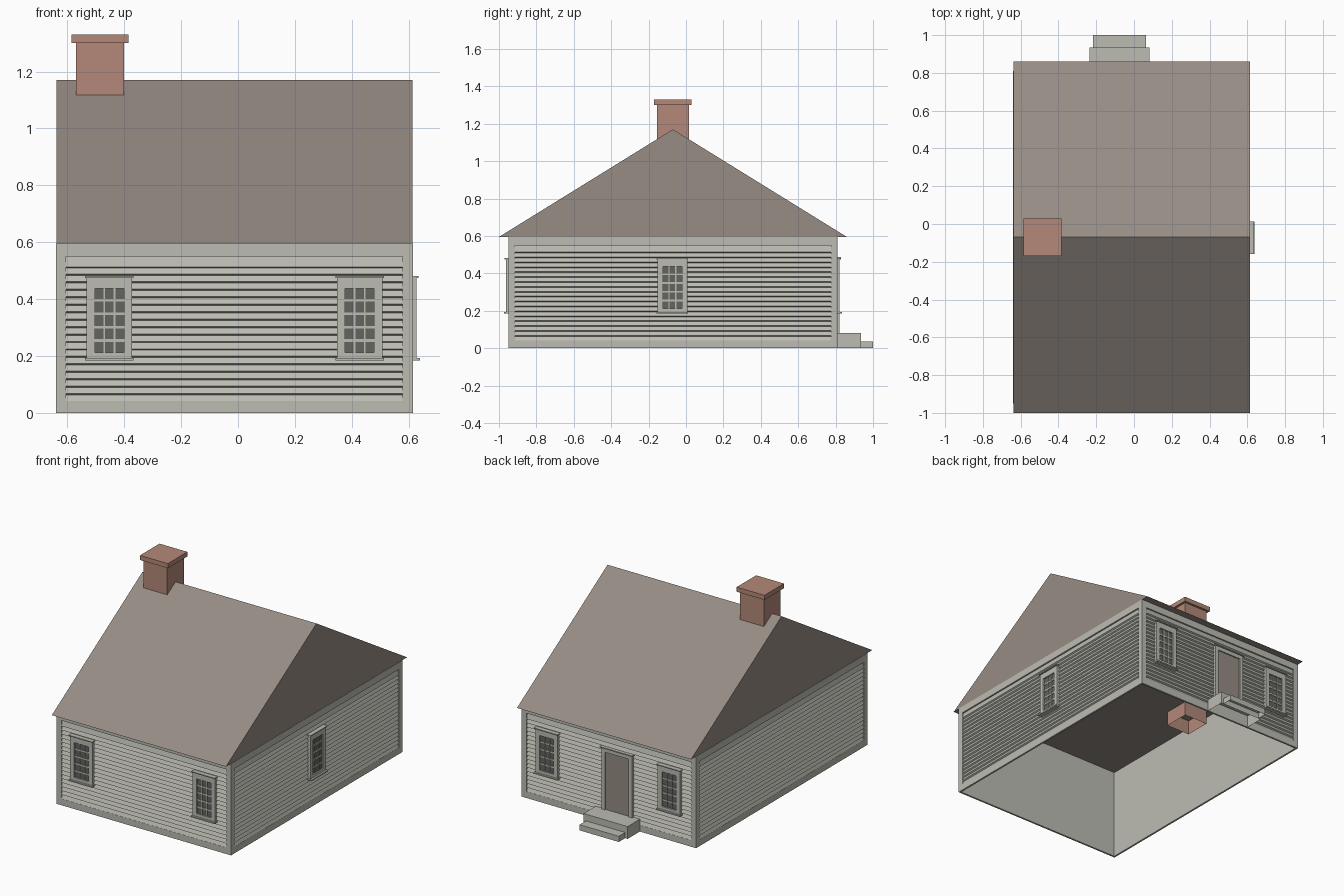
import bpy
import math
from mathutils import Matrix

cube = bpy.data.objects.get("Cube")
if cube:
    bpy.data.objects.remove(cube, do_unlink=True)


def material(name, rgb):
    lin = [((c / 255 + 0.055) / 1.055) ** 2.4 for c in rgb] + [1]
    m = bpy.data.materials.new(name)
    m.use_nodes = True
    m.diffuse_color = lin
    bsdf = m.node_tree.nodes["Principled BSDF"]
    bsdf.inputs["Base Color"].default_value = lin
    bsdf.inputs["Roughness"].default_value = 0.9
    return m


PAINT = material("grey paint", (188, 188, 179))
SHINGLE = material("brown shingle", (150, 140, 132))
BRICK = material("red brick", (180, 137, 120))
GLASS = material("dark glass", (99, 101, 96))


def mesh_object(name, verts, faces, mat, matrix=Matrix()):
    me = bpy.data.meshes.new(name)
    me.from_pydata([matrix @ Matrix.Translation(v).translation for v in verts], [], faces)
    me.materials.append(mat)
    ob = bpy.data.objects.new(name, me)
    bpy.context.collection.objects.link(ob)
    return ob


def boxes(name, spans, mat, matrix=Matrix(), bottom=True, top=True):
    """One object made of boxes, each given as (x0, x1, y0, y1, z0, z1)."""
    verts, faces = [], []
    for x0, x1, y0, y1, z0, z1 in spans:
        n = len(verts)
        ring = [(x0, y0), (x1, y0), (x1, y1), (x0, y1)]
        verts += [(x, y, z) for z in (z0, z1) for x, y in ring]
        for i in range(4):
            j = (i + 1) % 4
            faces.append((n + i, n + j, n + 4 + j, n + 4 + i))
        if bottom:
            faces.append((n + 3, n + 2, n + 1, n))
        if top:
            faces.append((n + 4, n + 5, n + 6, n + 7))
    return mesh_object(name, verts, faces, mat, matrix)


# Main sizes
CX, CY = -0.0125, -0.07
HX, HY = 0.6275, 0.88
EAVE, RIDGE = 0.595, 1.17
TRIM = 0.012

# Open-bottomed wall shell
boxes("wall_shell", [(CX - HX + TRIM, CX + HX - TRIM, CY - HY + TRIM, CY + HY - TRIM, 0, EAVE)],
      PAINT, bottom=False, top=False)


def wall_frame(side):
    """Wall space: x along the wall, -y outward, z up."""
    angle = {"front": 0, "right": 90, "back": 180, "left": -90}[side]
    dist = HY if side in ("front", "back") else HX
    return (Matrix.Translation((CX, CY, 0)) @ Matrix.Rotation(math.radians(angle), 4, "Z")
            @ Matrix.Translation((0, -dist, 0)))


def siding(side, m):
    """Corner boards, sill and frieze boards, and lapped clapboards between them."""
    ends = side in ("front", "back")
    half = HX if ends else HY
    edge = half if ends else half - TRIM
    inner = half - 0.036
    low, high, pitch = 0.042, 0.55, 0.0262
    boxes(side + "_wall_trim", [
        (-edge, -inner, 0, TRIM, 0, EAVE), (inner, edge, 0, TRIM, 0, EAVE),
        (-inner, inner, 0, TRIM, 0, low), (-inner, inner, 0, TRIM, high, EAVE)], PAINT, m)
    profile = []
    for k in range(19):
        z = low + k * pitch
        top = high if k == 18 else z + pitch - 0.005
        profile += [(0.001, z), (0.010, top)]
    verts = [(x, y, z) for y, z in profile for x in (-inner, inner)]
    faces = [(2 * i, 2 * i + 1, 2 * i + 3, 2 * i + 2) for i in range(len(profile) - 1)]
    mesh_object(side + "_clapboards", verts, faces, PAINT, m)


def window(name, u, m):
    m = m @ Matrix.Translation((u, 0, 0.325))
    w, h = 0.051, 0.113
    boxes(name + "_glass", [(-w, w, -0.003, 0.004, -h, h)], GLASS, m)
    # Casing, head cap and sill
    boxes(name + "_casing", [
        (-0.08, -w, -TRIM, 0.01, -0.132, 0.15), (w, 0.08, -TRIM, 0.01, -0.132, 0.15),
        (-w, w, -TRIM, 0.01, -0.132, -h), (-w, w, -TRIM, 0.01, h, 0.15),
        (-0.085, 0.085, -0.02, 0.01, 0.15, 0.156),
        (-0.085, 0.085, -0.024, 0.01, -0.14, -0.132)], PAINT, m)
    # Glazing bars, three panes wide and five high
    bars = [(s * 0.018 - 0.003, s * 0.018 + 0.003, -0.008, 0, -h, h) for s in (-1, 1)]
    for k in range(4):
        z = (k - 1.5) * 0.047
        bars.append((-w, w, -0.007, 0, z - 0.0045, z + 0.0045))
    boxes(name + "_glazing_bars", bars, PAINT, m)


frames = {s: wall_frame(s) for s in ("front", "right", "back", "left")}
for s, m in frames.items():
    siding(s, m)
for s in ("front", "back"):
    for label, u in (("a", -0.44), ("b", 0.44)):
        window(f"{s}_window_{label}", u, frames[s])
window("right_window", -0.003, frames["right"])

# Back door with casing and head cap
door = frames["back"] @ Matrix.Translation((0.0645, 0, 0))
boxes("back_door", [(-0.085, 0.085, -0.004, 0.008, 0.08, 0.455)], SHINGLE, door)
boxes("back_door_casing", [
    (-0.11, -0.085, -TRIM, 0.01, 0.08, 0.48), (0.085, 0.11, -TRIM, 0.01, 0.08, 0.48),
    (-0.085, 0.085, -TRIM, 0.01, 0.455, 0.48),
    (-0.117, 0.117, -0.02, 0.01, 0.48, 0.487)], PAINT, door)

# Back steps, hollow underneath
boxes("back_steps", [(-0.235, 0.082, CY + HY, 0.935, 0, 0.08),
                     (-0.217, 0.064, 0.935, 1.0, 0, 0.037)], PAINT, bottom=False)

# Gabled roof with eave overhang and flat ceiling
x0, x1 = CX - HX + 0.002, CX + HX - 0.002
section = [(-1.0, EAVE), (0.86, EAVE), (CY, RIDGE)]
mesh_object("roof", [(x, y, z) for x in (x0, x1) for y, z in section],
            [(0, 2, 1), (3, 4, 5), (0, 1, 4, 3), (1, 2, 5, 4), (2, 0, 3, 5)], SHINGLE)

# Chimney stack and cap
boxes("chimney_stack", [(-0.57, -0.4, -0.155, 0.015, 0.5, 1.3)], BRICK, bottom=False, top=False)
boxes("chimney_cap", [(-0.585, -0.385, -0.17, 0.03, 1.3, 1.33)], BRICK)
